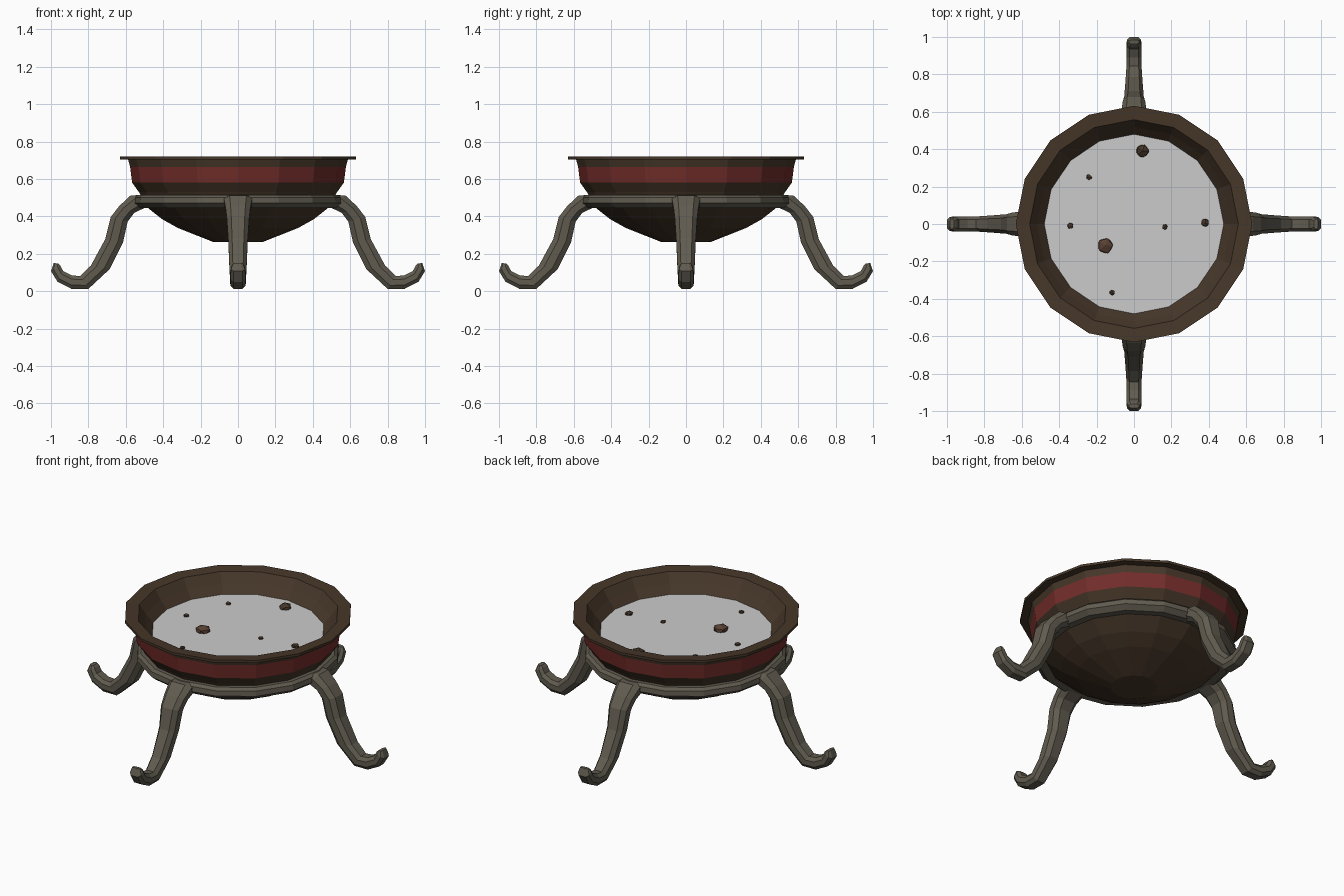
import bpy, bmesh, math, random
from mathutils import Vector, Matrix

if "Cube" in bpy.data.objects:
    bpy.data.objects.remove(bpy.data.objects["Cube"])

random.seed(4)
SIDES = 16


def material(name, rgb):
    m = bpy.data.materials.new(name)
    m.diffuse_color = (*rgb, 1)
    m.use_nodes = True
    m.node_tree.nodes["Principled BSDF"].inputs["Base Color"].default_value = m.diffuse_color
    return m


brown = material("dark_wood", (0.062, 0.038, 0.022))
red = material("red_band", (0.17, 0.026, 0.023))
metal = material("grey_metal", (0.12, 0.107, 0.08))
stone = material("brown_stone", (0.10, 0.052, 0.034))


def finish(bm, name, mats=()):
    mesh = bpy.data.meshes.new(name)
    bm.to_mesh(mesh)
    bm.free()
    for m in mats:
        mesh.materials.append(m)
    ob = bpy.data.objects.new(name, mesh)
    bpy.context.collection.objects.link(ob)
    return ob


def lathe(name, profile, mats, closed=False, cap_start=False, accent=()):
    """Spin an (r, z) profile round z; accent lists segments using material 1."""
    bm = bmesh.new()
    rings = []
    for r, z in profile:
        rings.append([bm.verts.new((r * math.cos(a), r * math.sin(a), z))
                      for a in (2 * math.pi * i / SIDES for i in range(SIDES))])
    count = len(rings) if closed else len(rings) - 1
    for k in range(count):
        lo, hi = rings[k], rings[(k + 1) % len(rings)]
        for i in range(SIDES):
            j = (i + 1) % SIDES
            f = bm.faces.new((lo[i], lo[j], hi[j], hi[i]))
            f.material_index = 1 if k in accent else 0
    if cap_start:
        bm.faces.new(rings[0][::-1])
    return finish(bm, name, mats)


# Bowl: outside from the base up, over the rim and down the inner wall
lathe("bowl", [(0.13, 0.262), (0.32, 0.337), (0.406, 0.385), (0.487, 0.449),
               (0.53, 0.53), (0.566, 0.58), (0.577, 0.665), (0.588, 0.705),
               (0.632, 0.705), (0.632, 0.72), (0.558, 0.715), (0.52, 0.66),
               (0.478, 0.61)],
      [brown, red], cap_start=True, accent=(5,))

# Flat liquid surface
bm = bmesh.new()
bmesh.ops.create_circle(bm, cap_ends=True, segments=SIDES, radius=0.48,
                        matrix=Matrix.Translation((0, 0, 0.612)))
finish(bm, "liquid_surface")

# Stand ring under the red band
lathe("stand_ring", [(0.48, 0.45), (0.535, 0.445), (0.565, 0.47), (0.562, 0.5),
                     (0.545, 0.515), (0.50, 0.515)], [metal], closed=True)

# Legs: (upper r, z, lower r, z, half width) at each section
SECTIONS = [(0.52, 0.513, 0.47, 0.452, 0.085), (0.575, 0.511, 0.50, 0.445, 0.075),
            (0.635, 0.455, 0.555, 0.418, 0.066), (0.68, 0.397, 0.59, 0.372, 0.06),
            (0.71, 0.278, 0.615, 0.26, 0.052), (0.787, 0.136, 0.687, 0.117, 0.046),
            (0.845, 0.08, 0.80, 0.012, 0.041), (0.89, 0.085, 0.89, 0.012, 0.04),
            (0.935, 0.108, 0.965, 0.05, 0.04), (0.95, 0.137, 1.0, 0.107, 0.038),
            (0.962, 0.148, 0.985, 0.15, 0.026)]


def leg(name, angle):
    bm = bmesh.new()
    rings = []
    for ur, uz, lr, lz, w in SECTIONS:
        up, low = Vector((ur, 0, uz)), Vector((lr, 0, lz))
        ring = []
        for side, t in ((-0.6, 0), (-1, 0.28), (-1, 0.72), (-0.6, 1),
                        (0.6, 1), (1, 0.72), (1, 0.28), (0.6, 0)):
            p = up.lerp(low, t)
            ring.append(bm.verts.new((p.x, side * w, p.z)))
        rings.append(ring)
    for a, b in zip(rings, rings[1:]):
        for i in range(8):
            j = (i + 1) % 8
            bm.faces.new((a[i], a[j], b[j], b[i]))
    bm.faces.new(rings[0])
    bm.faces.new(rings[-1])
    bmesh.ops.recalc_face_normals(bm, faces=bm.faces)
    bm.transform(Matrix.Rotation(angle, 4, "Z"))
    finish(bm, name, [metal])


for i, side in enumerate(("right", "back", "left", "front")):
    leg(side + "_leg", i * math.pi / 2)

# Floating lumps: x, y, radius
LUMPS = [(-0.153, -0.115, 0.046), (0.046, 0.39, 0.038), (0.38, 0.008, 0.024),
         (-0.34, -0.01, 0.018), (0.165, -0.015, 0.016), (-0.24, 0.25, 0.017),
         (-0.117, -0.367, 0.016)]
for n, (x, y, r) in enumerate(LUMPS):
    bm = bmesh.new()
    bmesh.ops.create_icosphere(bm, subdivisions=1, radius=r)
    for v in bm.verts:
        v.co *= random.uniform(0.9, 1.08)
        v.co.z *= 0.75
    bm.transform(Matrix.Translation((x, y, 0.615)) @ Matrix.Rotation(n * 1.3, 4, "Z"))
    finish(bm, f"lump_{n + 1}", [stone if n == 0 else brown])
